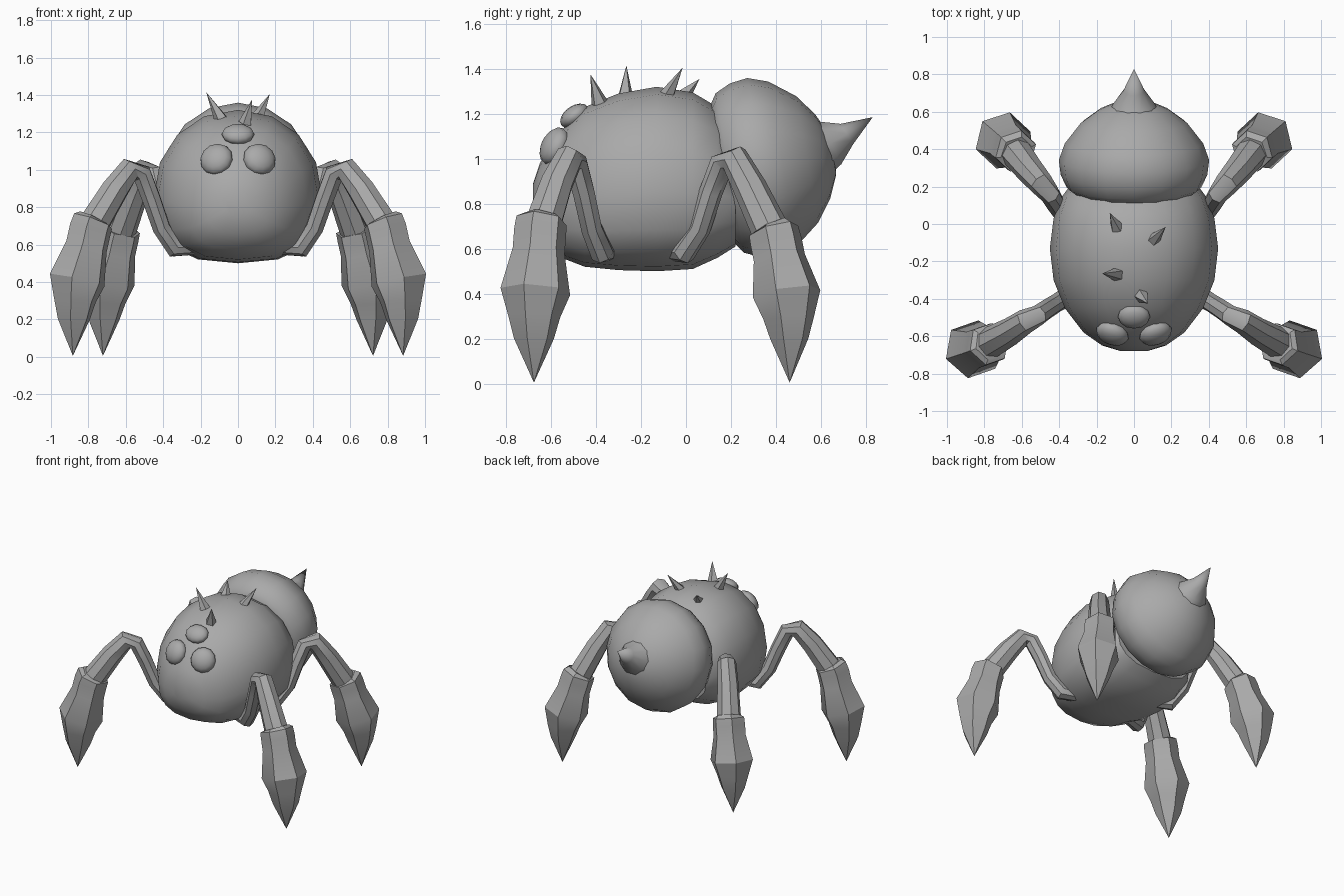
import bpy, bmesh, math
from mathutils import Vector, Matrix

grey = bpy.data.materials.new("plain_grey")
grey.diffuse_color = (0.4, 0.4, 0.4, 1)


def finish(name, bm, angle):
    bmesh.ops.recalc_face_normals(bm, faces=bm.faces)
    me = bpy.data.meshes.new(name)
    bm.to_mesh(me)
    bm.free()
    me.materials.append(grey)
    ob = bpy.data.objects.new(name, me)
    bpy.context.collection.objects.link(ob)
    bpy.ops.object.select_all(action='DESELECT')
    ob.select_set(True)
    bpy.context.view_layer.objects.active = ob
    bpy.ops.object.shade_smooth_by_angle(angle=math.radians(angle))
    return ob


def skin(name, rings, angle=35):
    """Join rings of points into a closed, capped surface."""
    bm = bmesh.new()
    rows = [[bm.verts.new(p) for p in ring] for ring in rings]
    n = len(rows[0])
    for a, b in zip(rows, rows[1:]):
        for i in range(n):
            j = (i + 1) % n
            bm.faces.new((a[i], a[j], b[j], b[i]))
    bm.faces.new(rows[0])
    bm.faces.new(rows[-1])
    bmesh.ops.remove_doubles(bm, verts=bm.verts, dist=0.0003)
    return finish(name, bm, angle)


def tube(name, path, sides, angle=35, mirror=1, up=(0, 0.3, 1)):
    """Path points are (x, y, z, radius)."""
    pts = [Vector((p[0] * mirror, p[1], p[2])) for p in path]
    rings = []
    for i, c in enumerate(pts):
        d = (pts[min(i + 1, len(pts) - 1)] - pts[max(i - 1, 0)]).normalized()
        u = d.cross(Vector(up)).normalized()
        v = d.cross(u)
        r = max(path[i][3], 0.0001)
        rings.append([c + r * (math.cos(t) * u + math.sin(t) * v)
                      for t in (math.tau * k / sides for k in range(sides))])
    return skin(name, rings, angle)


def spow(v, p):
    return math.copysign(abs(v) ** p, v)


# Main body: (y, half width, bottom, top), flatter underneath
sections = [(-0.68, 0.07, 0.75, 0.89), (-0.65, 0.17, 0.66, 0.98),
            (-0.58, 0.27, 0.57, 1.1), (-0.45, 0.37, 0.52, 1.23),
            (-0.3, 0.43, 0.505, 1.29), (-0.13, 0.45, 0.5, 1.32),
            (0.03, 0.43, 0.51, 1.295), (0.14, 0.39, 0.56, 1.23),
            (0.22, 0.33, 0.61, 1.1)]
rings = []
for y, w, lo, hi in sections:
    mid = lo + 0.43 * (hi - lo)
    ring = []
    for k in range(16):
        t = math.tau * k / 16
        c, s = math.cos(t), math.sin(t)
        p, h = (2 / 2.1, hi - mid) if s > 0 else (2 / 2.6, mid - lo)
        ring.append(Vector((w * spow(c, p), y, mid + h * spow(s, p))))
    rings.append(ring)
skin("body", rings, 50)

# Abdomen: profile turned round an axis that tilts up to the rear
profile = [(0, 0.3), (0.04, 0.36), (0.11, 0.392), (0.19, 0.402), (0.28, 0.37),
           (0.39, 0.285), (0.46, 0.19), (0.505, 0.09), (0.515, 0.0)]
ca, sa = math.cos(math.radians(10)), math.sin(math.radians(10))
tube("abdomen", [(0, 0.155 + t * ca, 0.93 + t * sa, r) for t, r in profile],
     16, 50, up=(0, 0, 1))
tube("tail_spike", [(0, 0.59, 1.05, 0.14), (0, 0.645, 1.07, 0.11),
                    (0, 0.715, 1.11, 0.056), (0, 0.83, 1.185, 0)], 10, 50, up=(0, 0, 1))

# Eyes: flattened balls set against the face
for name, pos, face, size in [
        ("left_eye", (-0.115, -0.585, 1.055), (-0.35, -1, 0.5), (0.09, 0.09, 0.055)),
        ("right_eye", (0.115, -0.585, 1.055), (0.35, -1, 0.5), (0.09, 0.09, 0.055)),
        ("top_eye", (0, -0.495, 1.19), (0, -0.7, 1), (0.087, 0.072, 0.045))]:
    bm = bmesh.new()
    turn = Vector(face).to_track_quat('Z', 'Y').to_matrix().to_4x4()
    bmesh.ops.create_uvsphere(bm, u_segments=12, v_segments=8, radius=1,
                              matrix=Matrix.Translation(pos) @ turn @ Matrix.Diagonal((*size, 1)))
    finish(name, bm, 60)

# Back spikes: base, tip
for i, (a, b) in enumerate([((-0.09, -0.02, 1.27), (-0.13, 0.06, 1.355)),
                            ((0.1, -0.09, 1.27), (0.17, -0.015, 1.405)),
                            ((-0.09, -0.27, 1.27), (-0.17, -0.265, 1.415)),
                            ((0.04, -0.385, 1.25), (0.075, -0.425, 1.375))]):
    tube(f"back_spike_{i + 1}", [(*a, 0.038), (*b, 0)], 5, 30, up=(0, 1, 0.2))

# Legs: thin limb from hip over the knee, then an armoured foot
limbs = {
    "front": [(0.24, -0.35, 0.59, 0.045), (0.34, -0.375, 0.585, 0.055),
              (0.41, -0.42, 0.69, 0.05), (0.465, -0.455, 0.85, 0.052),
              (0.515, -0.49, 0.98, 0.055), (0.58, -0.52, 1.0, 0.066),
              (0.66, -0.575, 0.89, 0.075), (0.77, -0.635, 0.71, 0.085)],
    "back": [(0.24, -0.06, 0.59, 0.045), (0.33, -0.01, 0.585, 0.055),
             (0.385, 0.06, 0.69, 0.05), (0.42, 0.11, 0.85, 0.052),
             (0.45, 0.16, 0.98, 0.055), (0.495, 0.215, 1.0, 0.066),
             (0.555, 0.285, 0.87, 0.075), (0.63, 0.38, 0.67, 0.085)]}
feet = {
    "front": [(0.77, -0.64, 0.735, 0.09), (0.775, -0.642, 0.725, 0.115),
              (0.79, -0.648, 0.68, 0.118), (0.81, -0.655, 0.59, 0.118),
              (0.86, -0.67, 0.41, 0.158), (0.872, -0.675, 0.3, 0.118),
              (0.878, -0.676, 0.2, 0.09), (0.883, -0.676, 0.005, 0)],
    "back": [(0.628, 0.385, 0.69, 0.09), (0.632, 0.39, 0.68, 0.115),
             (0.643, 0.4, 0.635, 0.118), (0.66, 0.415, 0.56, 0.118),
             (0.7, 0.447, 0.4, 0.155), (0.712, 0.456, 0.29, 0.115),
             (0.717, 0.459, 0.2, 0.087), (0.722, 0.461, 0.005, 0)]}
for end in limbs:
    for side, m in (("left", -1), ("right", 1)):
        out = (m, -0.35, 0.1) if end == "front" else (m * 0.75, 0.7, 0.1)
        cross = (-out[1], out[0], 0)
        tube(f"{end}_{side}_limb", limbs[end], 8, 40, m, up=cross)
        tube(f"{end}_{side}_foot", feet[end], 6, 30, m, up=cross)
